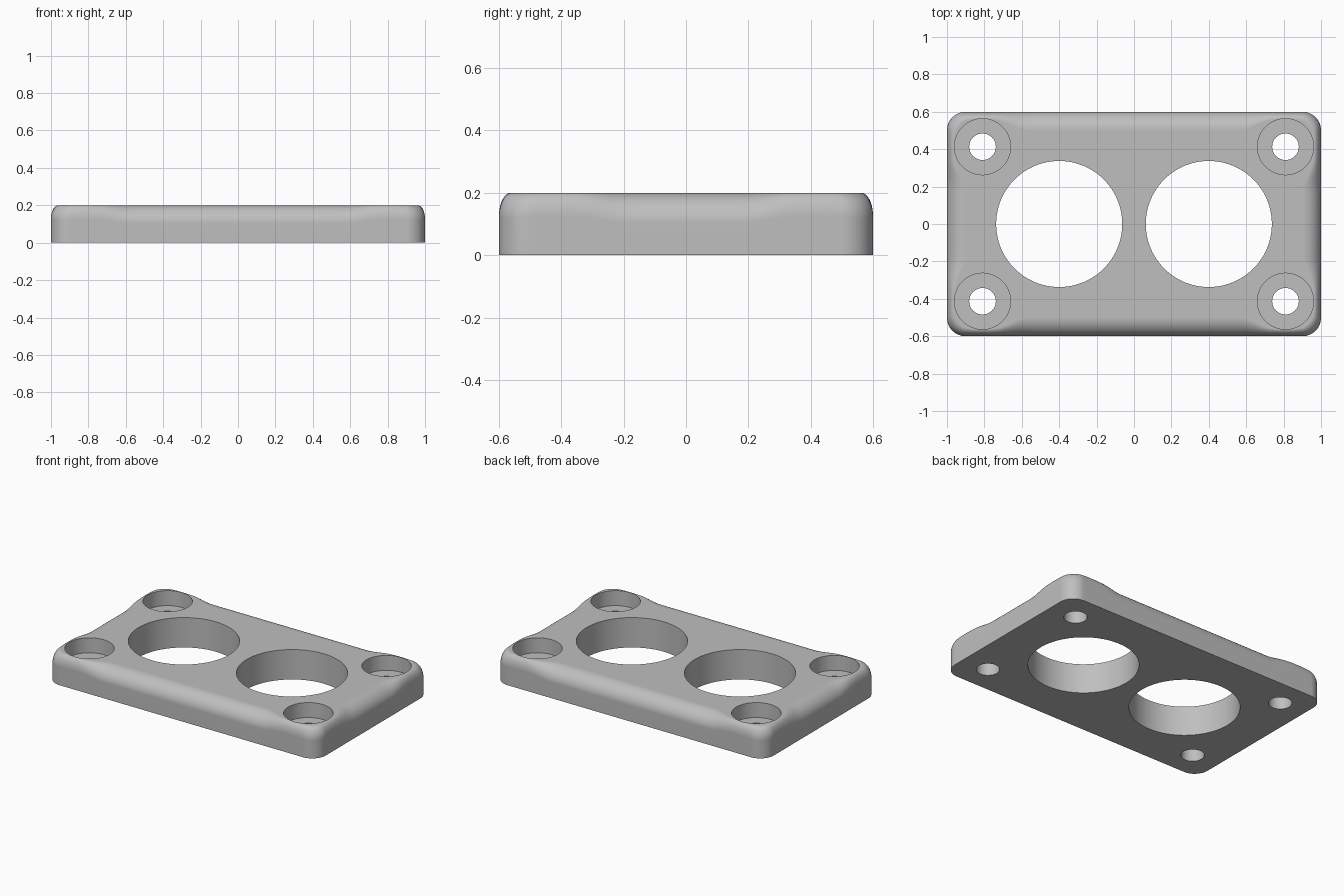
import bpy
import bmesh
from math import sin, cos, pi, hypot

HALF_X, HALF_Y, TOP = 1.0, 0.6, 0.2
CORNER = 0.1                      # radius of the vertical corners
SCREW_X, SCREW_Y = 0.81, 0.413    # screw hole centres

default = bpy.data.objects.get("Cube")
if default:
    bpy.data.objects.remove(default, do_unlink=True)

grey = bpy.data.materials.new("light grey")
grey.use_nodes = True
colour = (0.52, 0.52, 0.52, 1)
grey.diffuse_color = colour
grey.node_tree.nodes["Principled BSDF"].inputs["Base Color"].default_value = colour


def stack_rings(name, rings):
    """Solid made of equal point loops joined bottom to top, with end caps."""
    bm = bmesh.new()
    loops = [[bm.verts.new(p) for p in ring] for ring in rings]
    n = len(loops[0])
    for low, high in zip(loops, loops[1:]):
        for i in range(n):
            j = (i + 1) % n
            bm.faces.new((low[i], low[j], high[j], high[i]))
    bm.faces.new(loops[0][::-1])
    bm.faces.new(loops[-1])
    bmesh.ops.recalc_face_normals(bm, faces=bm.faces)
    mesh = bpy.data.meshes.new(name)
    bm.to_mesh(mesh)
    bm.free()
    mesh.materials.append(grey)
    obj = bpy.data.objects.new(name, mesh)
    bpy.context.collection.objects.link(obj)
    return obj


def outline(arc_steps=12, side_steps=40):
    """Rounded rectangle as (x, y, normal x, normal y), counter-clockwise."""
    pts = []
    signs = [(1, 1), (-1, 1), (-1, -1), (1, -1)]
    for k, (sx, sy) in enumerate(signs):
        cx, cy = sx * (HALF_X - CORNER), sy * (HALF_Y - CORNER)
        for i in range(arc_steps + 1):
            a = (k + i / arc_steps) * pi / 2
            pts.append((cx + CORNER * cos(a), cy + CORNER * sin(a), cos(a), sin(a)))
        # straight side up to the next corner
        x0, y0, nx, ny = pts[-1]
        tx, ty = signs[(k + 1) % 4]
        x1 = tx * (HALF_X - CORNER) + nx * CORNER
        y1 = ty * (HALF_Y - CORNER) + ny * CORNER
        for i in range(1, side_steps):
            t = i / side_steps
            pts.append((x0 + (x1 - x0) * t, y0 + (y1 - y0) * t, nx, ny))
    return pts


def edge_blend(x, y):
    """0 beside a screw hole, 1 along the open sides."""
    d = hypot(abs(x) - SCREW_X, abs(y) - SCREW_Y)
    t = min(1, max(0, (d - 0.185) / 0.11))
    return t * t * (3 - 2 * t)


# Plate whose rounded top edge tightens around the screw holes
path = outline()
rings = [[(x, y, 0) for x, y, nx, ny in path]]
STEPS = 12
for s in range(STEPS + 1):
    a = s / STEPS * pi / 2
    ring = []
    for x, y, nx, ny in path:
        b = edge_blend(x, y)
        inset = (0.038 + 0.062 * b) * (1 - cos(a))
        drop = (0.075 + 0.02 * b) * (1 - sin(a))
        ring.append((x - nx * inset, y - ny * inset, TOP - drop))
    rings.append(ring)
plate = stack_rings("cover_plate", rings)


def drill(cx, cy, profile, sides=72):
    """Cut a turned (radius, z) profile out of the plate."""
    cutter = stack_rings("hole_cutter", [
        [(cx + r * cos(2 * pi * i / sides), cy + r * sin(2 * pi * i / sides), z)
         for i in range(sides)] for r, z in profile])
    cutter.hide_render = True
    mod = plate.modifiers.new("hole", 'BOOLEAN')
    mod.operation = 'DIFFERENCE'
    mod.solver = 'EXACT'
    mod.object = cutter
    bpy.context.view_layer.objects.active = plate
    bpy.ops.object.modifier_apply(modifier=mod.name)
    bpy.data.objects.remove(cutter, do_unlink=True)


# Two large openings and four counterbored screw holes
for sx in (-1, 1):
    drill(sx * 0.4, 0, [(0.337, -0.1), (0.337, 0.3)], 96)
    for sy in (-1, 1):
        drill(sx * SCREW_X, sy * SCREW_Y,
              [(0.071, -0.1), (0.071, 0.1), (0.15, 0.1), (0.15, 0.3)])

# Smooth fillets, crisp hole rims and flat faces
bpy.ops.object.select_all(action='DESELECT')
plate.select_set(True)
bpy.context.view_layer.objects.active = plate
bpy.ops.object.shade_smooth_by_angle(angle=0.6)
weighted = plate.modifiers.new("flat_face_normals", 'WEIGHTED_NORMAL')
weighted.keep_sharp = True
